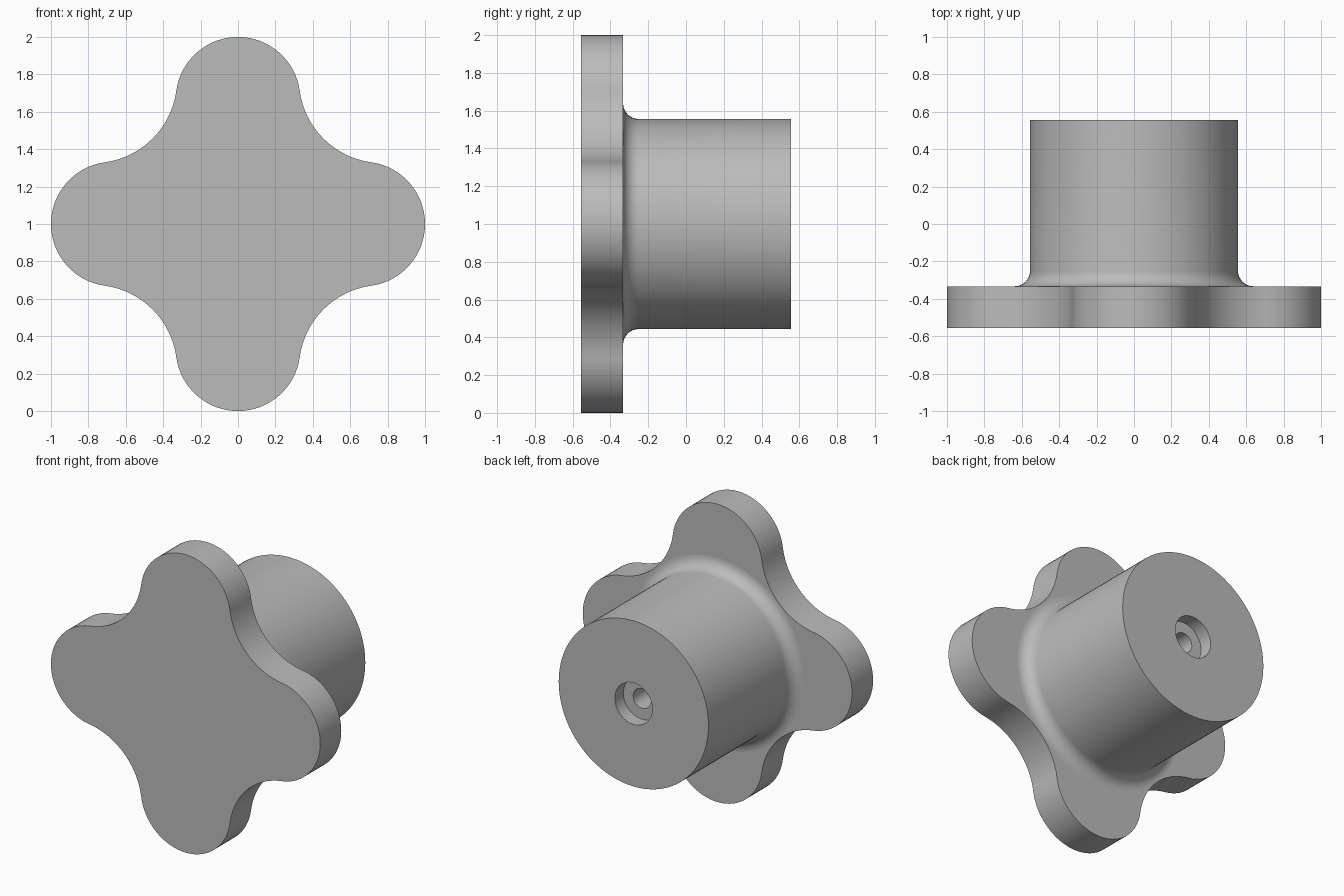
import bpy, bmesh
from math import sin, cos, pi, atan2, radians, sqrt
from mathutils import Matrix, Vector

cube = bpy.data.objects.get("Cube")
if cube:
    bpy.data.objects.remove(cube, do_unlink=True)

grey = bpy.data.materials.new("plain_grey")
grey.use_nodes = True
color = (0.5, 0.5, 0.5, 1)
grey.diffuse_color = color
grey.node_tree.nodes["Principled BSDF"].inputs["Base Color"].default_value = color

MID = Vector((0, 0, 1))
FRONT, SHOULDER, BACK = -0.556, -0.333, 0.556


def finish(bm, name):
    bmesh.ops.recalc_face_normals(bm, faces=bm.faces)
    mesh = bpy.data.meshes.new(name)
    bm.to_mesh(mesh)
    bm.free()
    obj = bpy.data.objects.new(name, mesh)
    bpy.context.collection.objects.link(obj)
    mesh.materials.append(grey)
    bpy.ops.object.select_all(action='DESELECT')
    obj.select_set(True)
    bpy.context.view_layer.objects.active = obj
    bpy.ops.object.shade_smooth_by_angle(angle=radians(30))
    return obj


def arc(cx, cz, r, start, end, steps):
    return [Vector((cx + r * cos(start + (end - start) * i / steps), 0,
                    cz + r * sin(start + (end - start) * i / steps)))
            for i in range(steps)]


# Grip plate: four round lobes joined by tangent hollow arcs
LOBE, REACH, HOLLOW = 0.333, 0.667, 0.773
hollow_r = sqrt((HOLLOW - REACH) ** 2 + HOLLOW ** 2) - LOBE
tangent = atan2(HOLLOW, HOLLOW - REACH)
quarter = arc(REACH, 0, LOBE, -tangent, tangent, 32)
quarter += arc(HOLLOW, HOLLOW, hollow_r, tangent + pi, pi / 2 - tangent - pi + 2 * pi, 1)[:1]
quarter.pop()
quarter += arc(HOLLOW, HOLLOW, hollow_r, pi + tangent, 3 * pi / 2 - tangent, 20)

bm = bmesh.new()
outline = []
for k in range(4):
    turn = Matrix.Rotation(-k * pi / 2, 3, 'Y')
    outline += [bm.verts.new(turn @ p + MID + Vector((0, FRONT, 0))) for p in quarter]
plate = bm.faces.new(outline)
side = bmesh.ops.extrude_face_region(bm, geom=[plate], use_keep_orig=True)
bmesh.ops.translate(bm, vec=(0, SHOULDER - FRONT, 0),
                    verts=[v for v in side["geom"] if isinstance(v, bmesh.types.BMVert)])
finish(bm, "grip_plate")

# Hub: turned profile with a root fillet and a stepped blind bore
HUB, FILLET, SEGMENTS = 0.556, 0.083, 96
profile = [(HUB + FILLET - FILLET * sin(a), SHOULDER + FILLET - FILLET * cos(a))
           for a in [i * pi / 16 for i in range(9)]]
profile += [(HUB, BACK), (0.139, BACK), (0.139, BACK - 0.09),
            (0.066, BACK - 0.09), (0.066, BACK - 0.5)]
bm = bmesh.new()
rings = []
for r, y in profile:
    rings.append([bm.verts.new((r * cos(2 * pi * i / SEGMENTS), y,
                                MID.z + r * sin(2 * pi * i / SEGMENTS)))
                  for i in range(SEGMENTS)])
for a, b in zip(rings, rings[1:]):
    for i in range(SEGMENTS):
        j = (i + 1) % SEGMENTS
        bm.faces.new((a[i], a[j], b[j], b[i]))
bm.faces.new(rings[-1])
finish(bm, "hub")
